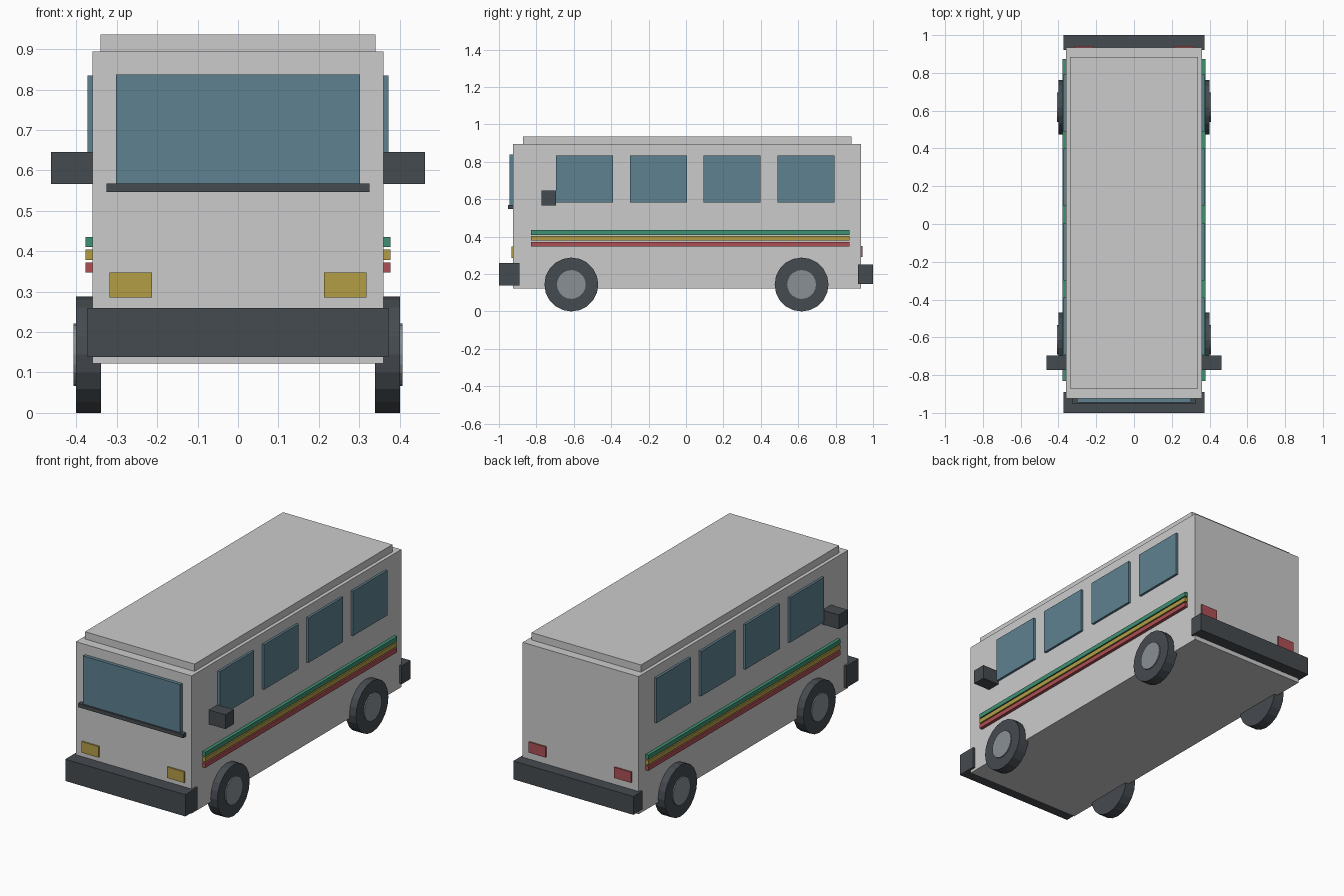
import bpy
from math import pi

if "Cube" in bpy.data.objects:
    bpy.data.objects.remove(bpy.data.objects["Cube"])


def material(name, rgb):
    m = bpy.data.materials.new(name)
    m.diffuse_color = (*rgb, 1)
    m.use_nodes = True
    m.node_tree.nodes["Principled BSDF"].inputs["Base Color"].default_value = m.diffuse_color
    return m


GLASS = material("glass_blue", (0.11, 0.22, 0.28))
DARK = material("dark_grey", (0.06, 0.07, 0.08))
HUB = material("hub_grey", (0.25, 0.28, 0.30))
YELLOW = material("yellow", (0.45, 0.34, 0.06))
GREEN = material("green", (0.05, 0.28, 0.17))
RED = material("red", (0.42, 0.08, 0.09))


def finish(name, mat):
    o = bpy.context.object
    o.name = name
    if mat:
        o.data.materials.append(mat)
    return o


def box(name, x, y, z, mat=None):
    """Box from (min, max) ranges on each axis."""
    bpy.ops.mesh.primitive_cube_add(
        size=1, location=[(a + b) / 2 for a, b in (x, y, z)])
    o = bpy.context.object
    o.scale = [b - a for a, b in (x, y, z)]
    bpy.ops.object.transform_apply(location=False, rotation=False, scale=True)
    return finish(name, mat)


def pair(name, x, y, z, mat):
    """Matching boxes on the left and right."""
    box(name + "_right", x, y, z, mat)
    box(name + "_left", (-x[1], -x[0]), y, z, mat)


def disc(name, x, y, z, radius, mat):
    """Cylinder lying along x."""
    bpy.ops.mesh.primitive_cylinder_add(
        vertices=20, radius=radius, depth=x[1] - x[0],
        location=((x[0] + x[1]) / 2, y, z), rotation=(0, pi / 2, 0))
    finish(name, mat)


# Body shell and raised roof
box("body", (-0.36, 0.36), (-0.925, 0.935), (0.122, 0.895))
box("roof", (-0.34, 0.34), (-0.872, 0.885), (0.89, 0.936))

# Bumpers
box("front_bumper", (-0.373, 0.373), (-1.0, -0.89), (0.138, 0.26), DARK)
box("rear_bumper", (-0.373, 0.373), (0.92, 1.0), (0.147, 0.25), DARK)

# Windscreen and the ledge below it
box("windscreen", (-0.302, 0.302), (-0.944, -0.92), (0.558, 0.838), GLASS)
box("windscreen_ledge", (-0.326, 0.326), (-0.953, -0.92), (0.547, 0.568), DARK)

# Head and tail lights
pair("headlight", (0.213, 0.318), (-0.933, -0.915), (0.286, 0.348), YELLOW)
pair("tail_light", (0.213, 0.318), (0.925, 0.943), (0.29, 0.35), RED)

# Side windows
for i in range(4):
    y = -0.694 + i * 0.394
    pair(f"side_window_{i + 1}", (0.35, 0.373), (y, y + 0.305), (0.583, 0.835), GLASS)

# Side stripes
for label, z, mat in (("green", 0.41, GREEN), ("yellow", 0.379, YELLOW), ("red", 0.347, RED)):
    pair(f"{label}_stripe", (0.358, 0.378), (-0.83, 0.873), (z, z + 0.025), mat)

# Door mirrors
pair("door_mirror", (0.358, 0.463), (-0.773, -0.696), (0.566, 0.646), DARK)

# Wheels with hubcaps
for end, y in (("front", -0.613), ("rear", 0.618)):
    for side, s in (("right", 1), ("left", -1)):
        disc(f"{end}_{side}_tyre", sorted((s * 0.339, s * 0.401)), y, 0.144, 0.144, DARK)
        disc(f"{end}_{side}_hubcap", sorted((s * 0.38, s * 0.407)), y, 0.144, 0.077, HUB)
